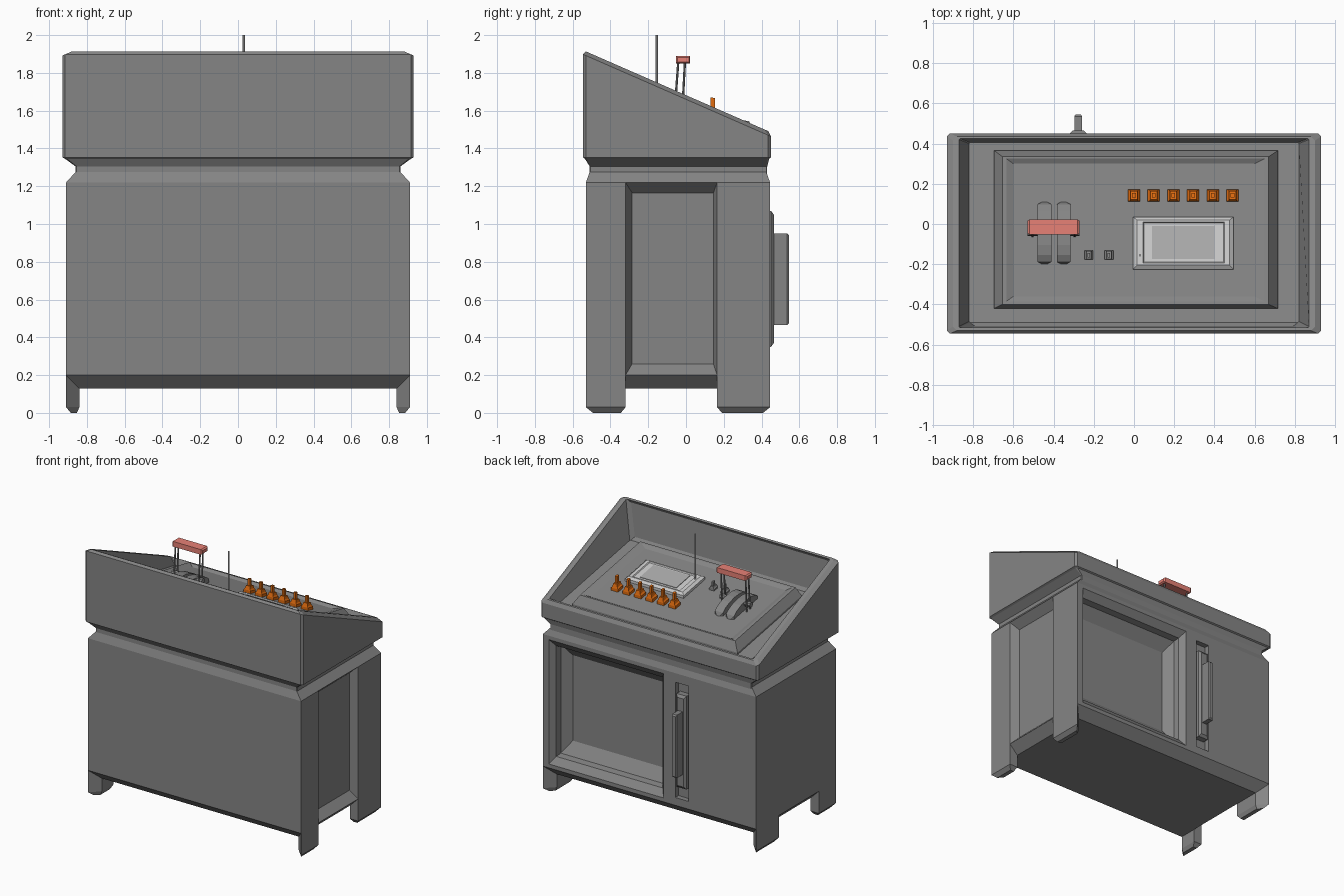
import bpy, bmesh, math
from mathutils import Vector

if "Cube" in bpy.data.objects:
    bpy.data.objects.remove(bpy.data.objects["Cube"])


def material(name, rgb):
    m = bpy.data.materials.new(name)
    m.diffuse_color = (*rgb, 1)
    m.use_nodes = True
    m.node_tree.nodes["Principled BSDF"].inputs["Base Color"].default_value = m.diffuse_color
    return m


GREY = material("dark_grey", (0.235, 0.235, 0.235))
RED = material("red", (0.8, 0.22, 0.18))
ORANGE = material("orange", (0.75, 0.15, 0.005))
LIGHT = material("light_grey", (0.8, 0.8, 0.8))
MID = material("screen_grey", (0.42, 0.42, 0.42))


def finish(name, bm, mat):
    bmesh.ops.recalc_face_normals(bm, faces=bm.faces)
    me = bpy.data.meshes.new(name)
    bm.to_mesh(me)
    bm.free()
    ob = bpy.data.objects.new(name, me)
    bpy.context.collection.objects.link(ob)
    me.materials.append(mat)
    return ob


def loft(name, rings, mat=GREY, inset=None):
    """Skin a stack of equal rings and cap both ends."""
    bm = bmesh.new()
    vs = [[bm.verts.new(p) for p in r] for r in rings]
    n = len(rings[0])
    for a, b in zip(vs, vs[1:]):
        for i in range(n):
            bm.faces.new((a[i], a[(i + 1) % n], b[(i + 1) % n], b[i]))
    bm.faces.new(vs[0][::-1])
    bm.faces.new(vs[-1])
    bmesh.ops.recalc_face_normals(bm, faces=bm.faces)
    if inset:
        faces = [f for f in bm.faces if inset(f)]
        bmesh.ops.inset_individual(bm, faces=faces, thickness=0.035, depth=-0.015)
    return finish(name, bm, mat)


def rect(axis, pos, a0, a1, b0, b1):
    pts = [(a0, b0), (a1, b0), (a1, b1), (a0, b1)]
    return [{"x": (pos, a, b), "y": (a, pos, b), "z": (a, b, pos)}[axis] for a, b in pts]


def slab(x0, x1, y0, y1, zf, c=0.0):
    """Horizontal ring following the height function zf(y), optional cut corners."""
    if c:
        p = [(x0 + c, y0), (x1 - c, y0), (x1, y0 + c), (x1, y1 - c),
             (x1 - c, y1), (x0 + c, y1), (x0, y1 - c), (x0, y0 + c)]
    else:
        p = [(x0, y0), (x1, y0), (x1, y1), (x0, y1)]
    return [(x, y, zf(y)) for x, y in p]


def rod(name, a, b, r, mat=GREY, sides=8):
    a, b = Vector(a), Vector(b)
    bm = bmesh.new()
    bmesh.ops.create_cone(bm, cap_ends=True, segments=sides, radius1=r, radius2=r, depth=(b - a).length)
    ob = finish(name, bm, mat)
    ob.rotation_euler = (b - a).to_track_quat("Z", "Y").to_euler()
    ob.location = (a + b) / 2
    return ob


def cut(ob, cutter):
    m = ob.modifiers.new("cut", "BOOLEAN")
    m.operation, m.solver, m.object = "DIFFERENCE", "EXACT", cutter
    bpy.context.view_layer.objects.active = ob
    bpy.ops.object.modifier_apply(modifier=m.name)
    bpy.data.objects.remove(cutter)


# Cabinet with chamfered top and bottom
body = loft("cabinet", [rect("z", z, -.91 + i, .91 - i, -.53 + i * k, .445 - i * k)
                        for z, i, k in ((.13, .07, 1), (.2, 0, 1), (1.22, 0, 1), (1.275, .05, .4))])
# Recessed side panel
cut(body, loft("side_cutter", [rect("x", 1, -.32, .165, .2, 1.22), rect("x", .91, -.32, .165, .2, 1.22),
                               rect("x", .85, -.285, .145, .26, 1.165)]))
# Stepped door recess
cut(body, loft("door_cutter", [rect("y", y, -.12 + i, .86 - i, .23 + i * 1.5, 1.19 - i * 1.5)
                               for y, i in ((.6, 0), (.445, 0), (.405, .035), (.355, .04), (.295, .1))]))
# Handle slot, plate and grip
cut(body, loft("slot_cutter", [rect("y", .6, -.335, -.22, .26, 1.15), rect("y", .405, -.335, -.22, .26, 1.15)]))
loft("handle_plate", [rect("y", .40, -.32, -.235, .35, 1.07), rect("y", .45, -.32, -.235, .35, 1.07),
                      rect("y", .465, -.305, -.25, .37, 1.05)])
loft("handle_grip", [rect("y", .46, -.297, -.258, .465, .95), rect("y", .535, -.297, -.258, .465, .95),
                     rect("y", .545, -.29, -.265, .475, .94)])

# Feet with mitred inner corner
for sx in (-1, 1):
    for yo, yi in ((-.53, -.32), (.445, .165)):
        d = math.copysign(1, yi - yo)

        def foot_ring(z, e):
            return [(sx * (.91 - e), yo + d * e * 1.5, z), (sx * (.91 - e), yi - d * e, z),
                    (sx * (.84 + e / 2), yi - d * e, z), (sx * (.84 + e / 2), yo + d * .07, z)]
        loft("foot", [foot_ring(0, .025), foot_ring(.03, 0), foot_ring(.2, 0)])


def rim(y): return 1.682 - .437 * y
def floor(y): return 1.524 - .18 * y
def deck(y): return 1.604 - .18 * y
def flat(z): return lambda y: z
def above(h): return lambda y: deck(y) - .015 + h


# Neck and sloped hollow console
loft("console", [
    slab(-.86, .86, -.51, .43, flat(1.25), .005),
    slab(-.86, .86, -.51, .43, flat(1.305), .005),
    slab(-.915, .915, -.535, .44, flat(1.345), .01),
    slab(-.93, .93, -.545, .45, flat(1.352), .015),
    slab(-.93, .93, -.545, .45, lambda y: rim(y) - .022, .015),
    slab(-.90, .90, -.53, .435, rim, .02),
    slab(-.87, .87, -.515, .425, rim, .005),
    slab(-.82, .82, -.49, .405, floor, .005)],
    inset=lambda f: f.normal.y > .8 and f.calc_center_median().y < -.4)

# Raised control deck with rim and sunken face
loft("control_deck", [
    slab(-.695, .715, -.42, .365, lambda y: floor(y) - .01),
    slab(-.695, .715, -.42, .365, lambda y: floor(y) + .015),
    slab(-.655, .67, -.40, .335, deck),
    slab(-.635, .65, -.385, .325, deck),
    slab(-.60, .60, -.36, .30, above(0))])

# Display
loft("display_frame", [
    slab(-.005, .495, -.225, .035, above(0)), slab(-.005, .495, -.225, .035, above(.02)),
    slab(.015, .475, -.205, .02, above(.035)), slab(.045, .45, -.195, .01, above(.035)),
    slab(.05, .445, -.19, .005, above(.028))], LIGHT)
loft("display_screen", [slab(.09, .40, -.175, -.01, above(.02)), slab(.09, .40, -.175, -.01, above(.032))], MID)
rod("antenna", (.03, -.155, 1.62), (.03, -.155, 2.0), .006, LIGHT)


# Switches: stepped base with a toggle on top
def switch(name, x, y, w, d, h, mat=GREY):
    steps = ((1, 0), (1, .2), (.7, .3), (.55, .5), (.3, .5), (.3, 1))
    loft(name, [slab(x - w * s, x + w * s, y - min(d, w / s) * s, y + min(d, w / s) * s, above(h * t))
                for s, t in steps], mat)


for i in range(6):
    switch("orange_switch", i * .098, .142, .03, .038, .105, ORANGE)
for x in (-.225, -.125):
    switch("small_switch", x, -.155, .022, .036, .06)

# Twin lever: arched guides with pointed ends, rods and red grip
for x in (-.445, -.35):
    rings = []
    for i in range(9):
        a = math.pi * (i + .02) / 8.04
        y, h, w = -.045 - .155 * math.cos(a), math.sin(a) * .065, .012 if i in (0, 8) else .034
        rings.append([(x + s * w, y, above(k)(y)) for s, k in ((-1, -.005), (1, -.005), (1, h), (-1, h))])
    loft("lever_guide", rings)
for x in (-.505, -.295):
    rod("lever_rod", (x, -.06, 1.60), (x, -.04, 1.87), .006)
    rod("lever_rod", (x, -.02, 1.59), (x, -.005, 1.87), .006)
    rod("lever_pivot", (x - .025, -.04, 1.645), (x + .025, -.04, 1.645), .02)
loft("lever_grip", [
    rect("x", -.53, -.045, .015, 1.858, 1.882), rect("x", -.52, -.053, .022, 1.85, 1.89),
    rect("x", -.28, -.053, .022, 1.85, 1.89), rect("x", -.27, -.045, .015, 1.858, 1.882)], RED)
